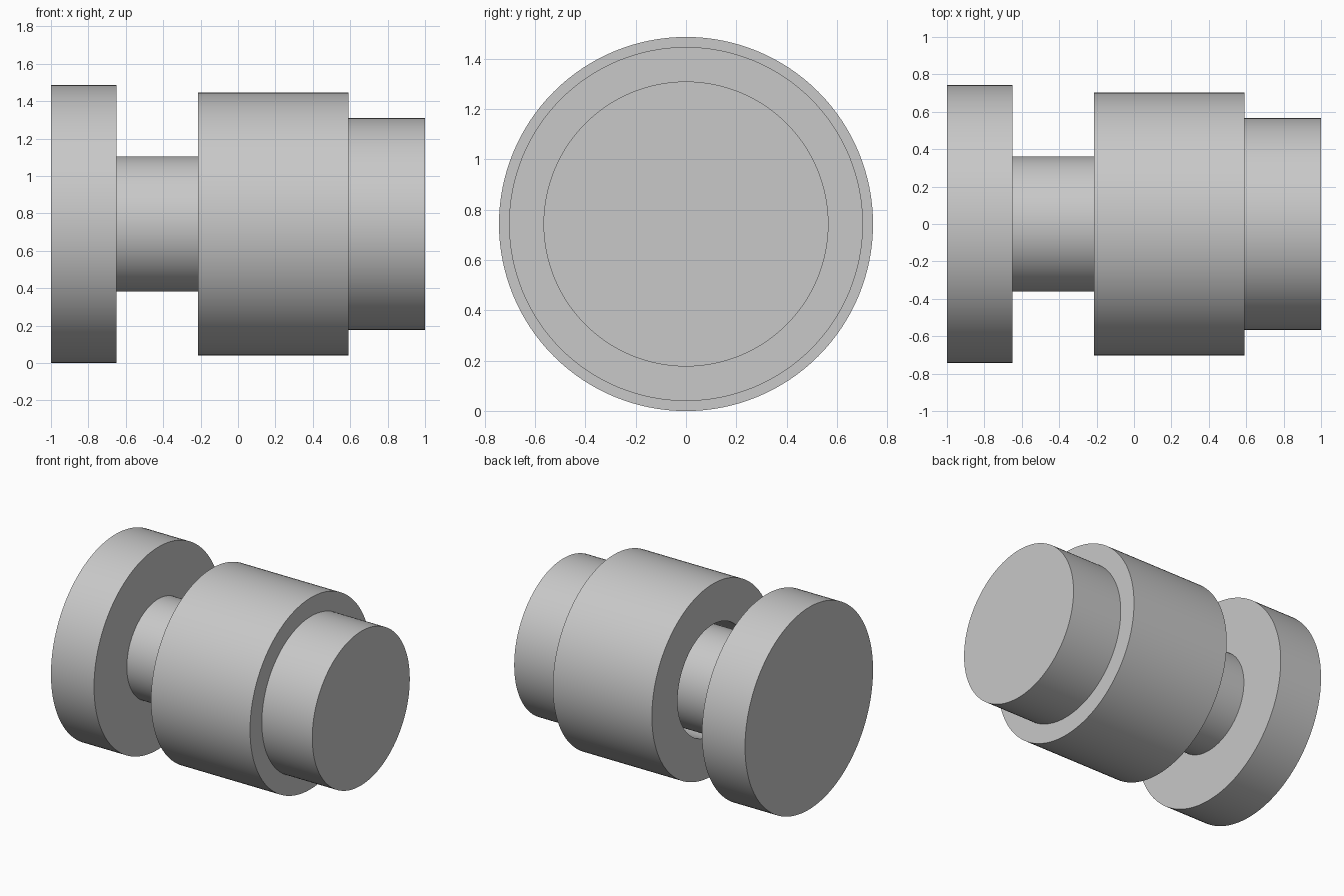
import bpy, bmesh, math
from mathutils import Vector

cube = bpy.data.objects.get("Cube")
if cube:
    bpy.data.objects.remove(cube, do_unlink=True)

AXIS_Z = 0.743
SIDES = 128

steel = bpy.data.materials.new("light_grey")
steel.use_nodes = True
colour = (0.58, 0.58, 0.58, 1)
steel.diffuse_color = colour
steel.node_tree.nodes["Principled BSDF"].inputs["Base Color"].default_value = colour


def turned(name, profile):
    """Lathe an (x, radius) profile around the horizontal x axis."""
    bm = bmesh.new()
    verts = [bm.verts.new((x, 0, r)) for x, r in profile]
    edges = [bm.edges.new(pair) for pair in zip(verts, verts[1:])]
    bmesh.ops.spin(bm, geom=verts + edges, cent=(0, 0, 0), axis=(1, 0, 0),
                   angle=math.tau, steps=SIDES, use_duplicate=False)
    bmesh.ops.remove_doubles(bm, verts=bm.verts, dist=1e-5)
    bmesh.ops.recalc_face_normals(bm, faces=bm.faces)
    bmesh.ops.translate(bm, verts=bm.verts, vec=Vector((0, 0, AXIS_Z)))
    mesh = bpy.data.meshes.new(name)
    bm.to_mesh(mesh)
    bm.free()
    mesh.materials.append(steel)
    obj = bpy.data.objects.new(name, mesh)
    bpy.context.collection.objects.link(obj)
    bpy.ops.object.select_all(action="DESELECT")
    obj.select_set(True)
    bpy.context.view_layer.objects.active = obj
    bpy.ops.object.shade_smooth_by_angle(angle=math.radians(30))
    return obj


# Wide end disc and the rod it carries
turned("plunger", [(-1, 0), (-1, 0.743), (-0.65, 0.743), (-0.65, 0.362),
                   (0.4, 0.362), (0.4, 0)])

# Main barrel with a clearance bore around the rod, and a narrower rear step
turned("barrel", [(0.4, 0), (0.4, 0.405), (-0.215, 0.405), (-0.215, 0.703),
                  (0.59, 0.703), (0.59, 0.566), (1, 0.566), (1, 0)])
